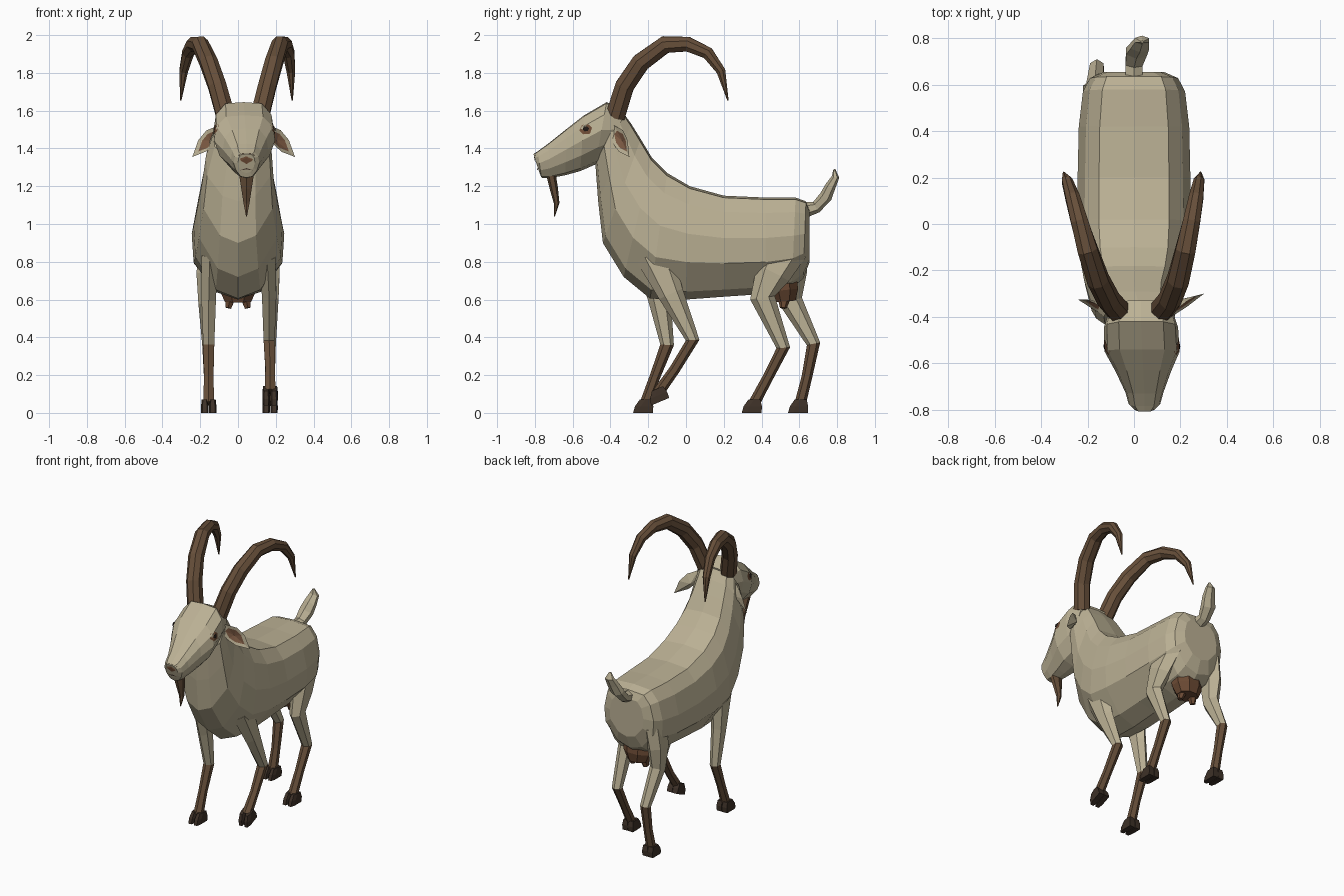
import bpy, bmesh, math
from mathutils import Vector, Matrix
from mathutils.bvhtree import BVHTree


def mat(name, r, g, b):
    m = bpy.data.materials.new(name)
    m.diffuse_color = (r, g, b, 1)
    return m


COAT = mat("cream_coat", 0.50, 0.44, 0.30)
BROWN = mat("horn_brown", 0.135, 0.078, 0.042)
HOOF = mat("hoof_dark", 0.048, 0.031, 0.021)
SKIN = mat("udder_skin", 0.15, 0.07, 0.035)
INNER = mat("inner_ear", 0.20, 0.10, 0.055)
BLACK = mat("pupil_black", 0.015, 0.01, 0.008)


def finish(name, bm, mats):
    bmesh.ops.recalc_face_normals(bm, faces=bm.faces)
    me = bpy.data.meshes.new(name)
    bm.to_mesh(me)
    for m in mats:
        me.materials.append(m)
    ob = bpy.data.objects.new(name, me)
    bpy.context.collection.objects.link(ob)
    return ob


def loft(bm, rings, seg_mat=None):
    """Skin a list of point rings and cap both ends."""
    vs = [[bm.verts.new(p) for p in r] for r in rings]
    n = len(vs[0])
    for i in range(len(vs) - 1):
        for j in range(n):
            k = (j + 1) % n
            f = bm.faces.new((vs[i][j], vs[i][k], vs[i + 1][k], vs[i + 1][j]))
            f.material_index = seg_mat[i] if seg_mat else 0
    bm.faces.new(vs[0])
    f = bm.faces.new(vs[-1])
    f.material_index = seg_mat[-1] if seg_mat else 0


def tube(bm, path, sides, seg_mat=None):
    """Path of (x, y, z, side radius, depth radius)."""
    pts = [Vector(p[:3]) for p in path]
    rings = []
    for i, p in enumerate(path):
        t = (pts[min(i + 1, len(pts) - 1)] - pts[max(i - 1, 0)]).normalized()
        s = Vector((1, 0, 0))
        s = (s - t * s.dot(t)).normalized()
        u = t.cross(s)
        angs = [2 * math.pi * (k + 0.5) / sides for k in range(sides)]
        rings.append([pts[i] + s * p[3] * math.cos(a) + u * p[4] * math.sin(a) for a in angs])
    loft(bm, rings, seg_mat)


def spine(bm, rows, half):
    """Rows of (top y, top z, bottom y, bottom z, half width, centre x)."""
    rings = []
    for ty, tz, by, bz, w, cx in rows:
        right = [(cx + w * f, ty + (by - ty) * t, tz + (bz - tz) * t) for t, f in half]
        left = [(2 * cx - x, y, z) for x, y, z in right[-2:0:-1]]
        rings.append(right + left)
    loft(bm, rings)


# Body and neck
bm = bmesh.new()
spine(bm, [
    (0.655, 1.07, 0.655, 0.80, 0.13, 0),
    (0.635, 1.12, 0.62, 0.71, 0.19, 0),
    (0.58, 1.14, 0.56, 0.66, 0.22, 0),
    (0.42, 1.14, 0.42, 0.63, 0.238, 0),
    (0.20, 1.15, 0.20, 0.615, 0.243, 0),
    (0.02, 1.20, 0.00, 0.60, 0.245, 0),
    (-0.10, 1.27, -0.19, 0.605, 0.235, 0),
    (-0.18, 1.35, -0.33, 0.72, 0.215, 0),
    (-0.24, 1.45, -0.44, 0.90, 0.19, 0),
    (-0.29, 1.53, -0.465, 1.12, 0.175, 0.005),
    (-0.34, 1.60, -0.48, 1.32, 0.15, 0.02),
], [(0, 0), (0.02, 0.62), (0.16, 0.87), (0.42, 1), (0.67, 0.96), (0.93, 0.5), (1, 0)])
finish("body", bm, [COAT])

# Head
bm = bmesh.new()
spine(bm, [
    (-0.33, 1.60, -0.38, 1.38, 0.13, 0.03),
    (-0.42, 1.645, -0.48, 1.315, 0.16, 0.03),
    (-0.54, 1.575, -0.56, 1.28, 0.162, 0.035),
    (-0.63, 1.505, -0.64, 1.258, 0.12, 0.04),
    (-0.73, 1.425, -0.72, 1.243, 0.082, 0.045),
    (-0.785, 1.385, -0.765, 1.245, 0.068, 0.045),
    (-0.808, 1.37, -0.775, 1.27, 0.045, 0.045),
], [(0, 0), (0.02, 0.6), (0.2, 0.92), (0.45, 1), (0.72, 0.82), (0.95, 0.45), (1, 0)])
head_tree = BVHTree.FromBMesh(bm)
finish("head", bm, [COAT])


def plate(name, centre, u, v, d, outline, m, lift):
    """Lay a thin flat patch on the head, projected along d."""
    bm = bmesh.new()
    vs = []
    for a, b in outline:
        o = Vector(centre) + Vector(u) * a + Vector(v) * b - Vector(d)
        hit = head_tree.ray_cast(o, Vector(d))[0]
        if hit is None:
            hit = o + Vector(d)
        vs.append(bm.verts.new(hit - Vector(d) * lift))
    c = bm.verts.new(sum((w.co for w in vs), Vector()) / len(vs) - Vector(d) * 0.004)
    for i in range(len(vs)):
        bm.faces.new((vs[i], vs[(i + 1) % len(vs)], c))
    ob = finish(name, bm, [m])
    # face the patch outward
    if ob.data.polygons[0].normal.dot(Vector(d)) > 0:
        ob.data.flip_normals()


# Eyes, nose and mouth
EYE = [(-0.035, -0.005), (-0.02, 0.025), (0.015, 0.028), (0.033, 0.01), (0.022, -0.022), (-0.015, -0.025)]
for s, tag in ((1, "right"), (-1, "left")):
    plate("eye_" + tag, (0.035 + s * 0.14, -0.53, 1.50), (0, 1, 0), (0, 0, 1), (-s, 0, 0), EYE, SKIN, 0.004)
    plate("pupil_" + tag, (0.035 + s * 0.14, -0.53, 1.503), (0, 0.5, 0), (0, 0, 0.5), (-s, 0, 0), EYE, BLACK, 0.009)
plate("nose", (0.045, -0.80, 1.352), (1, 0, 0), (0, 0, 1), (0, 1, 0),
      [(-0.042, 0.012), (-0.02, 0.022), (0.02, 0.022), (0.042, 0.012), (0.03, -0.018), (0, -0.034), (-0.03, -0.018)],
      SKIN, 0.004)
plate("mouth", (0.045, -0.78, 1.288), (1, 0, 0), (0, 0, 1), (0, 1, 0),
      [(-0.035, -0.004), (0, 0.008), (0.035, -0.004), (0, 0.002)], HOOF, 0.004)

# Ears: leaf rim with a hollow brown front
for s, tag in ((1, "right"), (-1, "left")):
    base = Vector((0.03 + s * 0.12, -0.395, 1.515))
    tip = Vector((0.03 + s * 0.272, -0.30 if s > 0 else -0.325, 1.355))
    t = tip - base
    n = Vector((s * 0.65, -0.75, 0.15)).normalized()
    w = n.cross(t).normalized() * s
    shape = [(0.05, 0.02), (0.35, 0.052), (0.65, 0.046), (1, 0), (0.65, -0.04), (0.35, -0.046), (0.05, -0.02)]
    bm = bmesh.new()
    mid = base + t * 0.45
    rim = [bm.verts.new(base + t * a + w * b) for a, b in shape]
    inn = [bm.verts.new(mid + (r.co - mid) * 0.66 - n * 0.006) for r in rim]
    back = bm.verts.new(mid - n * 0.035)
    deep = bm.verts.new(mid - n * 0.02)
    for i in range(len(rim)):
        k = (i + 1) % len(rim)
        bm.faces.new((rim[i], rim[k], back))
        bm.faces.new((rim[i], rim[k], inn[k], inn[i]))
        bm.faces.new((inn[i], inn[k], deep)).material_index = 1
    finish("ear_" + tag, bm, [COAT, INNER])

# Horns: one arc seen from the side, spread differently left and right
ARC = [(-0.375, 1.57, 0.056), (-0.325, 1.73, 0.054), (-0.24, 1.855, 0.053), (-0.11, 1.95, 0.049),
       (0.01, 1.952, 0.042), (0.115, 1.905, 0.035), (0.185, 1.81, 0.026), (0.222, 1.655, 0.004)]
SPREAD = {"right": (0.115, 0.155, 0.19, 0.222, 0.248, 0.268, 0.28, 0.287),
          "left": (-0.065, -0.11, -0.155, -0.20, -0.235, -0.265, -0.288, -0.303)}
for tag, xs in SPREAD.items():
    bm = bmesh.new()
    tube(bm, [(x, y, z, r * 0.95, r) for x, (y, z, r) in zip(xs, ARC)], 8)
    finish("horn_" + tag, bm, [BROWN])

# Beard
bm = bmesh.new()
tube(bm, [(0.045, -0.715, 1.265, 0.045, 0.025), (0.045, -0.70, 1.19, 0.032, 0.022),
          (0.045, -0.685, 1.11, 0.018, 0.015), (0.045, -0.697, 1.04, 0.003, 0.003)], 6)
finish("beard", bm, [BROWN])

# Tail
bm = bmesh.new()
tube(bm, [(0, 0.61, 1.07, 0.045, 0.045), (0, 0.69, 1.09, 0.042, 0.032), (0.01, 0.74, 1.145, 0.052, 0.034),
          (0.025, 0.765, 1.20, 0.046, 0.028), (0.035, 0.792, 1.25, 0.035, 0.02), (0.035, 0.785, 1.29, 0.008, 0.005)], 6)
finish("tail", bm, [COAT])

# Udder with two teats
bm = bmesh.new()
tube(bm, [(0, 0.51, 0.73, 0.11, 0.08), (0, 0.52, 0.65, 0.105, 0.08), (0, 0.525, 0.59, 0.075, 0.06)], 8)
for s in (1, -1):
    tube(bm, [(s * 0.04, 0.52, 0.61, 0.03, 0.035), (s * 0.052, 0.515, 0.555, 0.018, 0.018)], 6)
finish("udder", bm, [SKIN])

# Legs: coat above the joint, brown below
LEGS = {
    "front_leg_right": [(0.155, -0.17, 0.84, 0.05, 0.10), (0.165, -0.08, 0.63, 0.044, 0.068),
                        (0.165, 0.035, 0.385, 0.034, 0.036), (0.17, -0.06, 0.23, 0.029, 0.028),
                        (0.17, -0.145, 0.11, 0.033, 0.03)],
    "front_leg_left": [(-0.15, -0.18, 0.84, 0.05, 0.10), (-0.155, -0.14, 0.60, 0.044, 0.06),
                       (-0.155, -0.10, 0.36, 0.034, 0.036), (-0.155, -0.165, 0.19, 0.029, 0.028),
                       (-0.155, -0.215, 0.05, 0.033, 0.03)],
    "hind_leg_right": [(0.15, 0.54, 0.88, 0.06, 0.11), (0.17, 0.46, 0.74, 0.058, 0.095),
                       (0.175, 0.405, 0.61, 0.046, 0.066), (0.17, 0.515, 0.345, 0.034, 0.036),
                       (0.17, 0.435, 0.19, 0.029, 0.028), (0.17, 0.36, 0.05, 0.033, 0.03)],
    "hind_leg_left": [(-0.15, 0.55, 0.88, 0.06, 0.10), (-0.17, 0.55, 0.74, 0.058, 0.09),
                      (-0.17, 0.555, 0.59, 0.046, 0.062), (-0.16, 0.675, 0.365, 0.034, 0.036),
                      (-0.155, 0.64, 0.19, 0.029, 0.028), (-0.155, 0.605, 0.05, 0.033, 0.03)],
}
for name, path in LEGS.items():
    joint = len(path) - 3
    bm = bmesh.new()
    tube(bm, path, 6, [0 if i < joint else 1 for i in range(len(path) - 1)])
    finish(name, bm, [COAT, BROWN])
    # Cloven hoof, tilted forward on the raised leg
    x, y, z = path[-1][:3]
    lifted = name == "front_leg_right"
    rot = Matrix.Rotation(0.4 if lifted else 0, 3, 'X')
    bm = bmesh.new()
    for s in (1, -1):
        rings = []
        for h, y0, y1, w in ((-0.05, -0.065, 0.04, 0.019), (-0.015, -0.055, 0.042, 0.02), (0.02, -0.03, 0.034, 0.016)):
            ring = [(-w * 0.6, y0), (w * 0.6, y0), (w, y0 + 0.03), (w, y1), (-w, y1), (-w, y0 + 0.03)]
            rings.append([Vector((x + s * 0.021, y, z)) + rot @ Vector((a, b, h)) for a, b in ring])
        loft(bm, rings)
    finish(name.replace("leg", "hoof"), bm, [HOOF])
